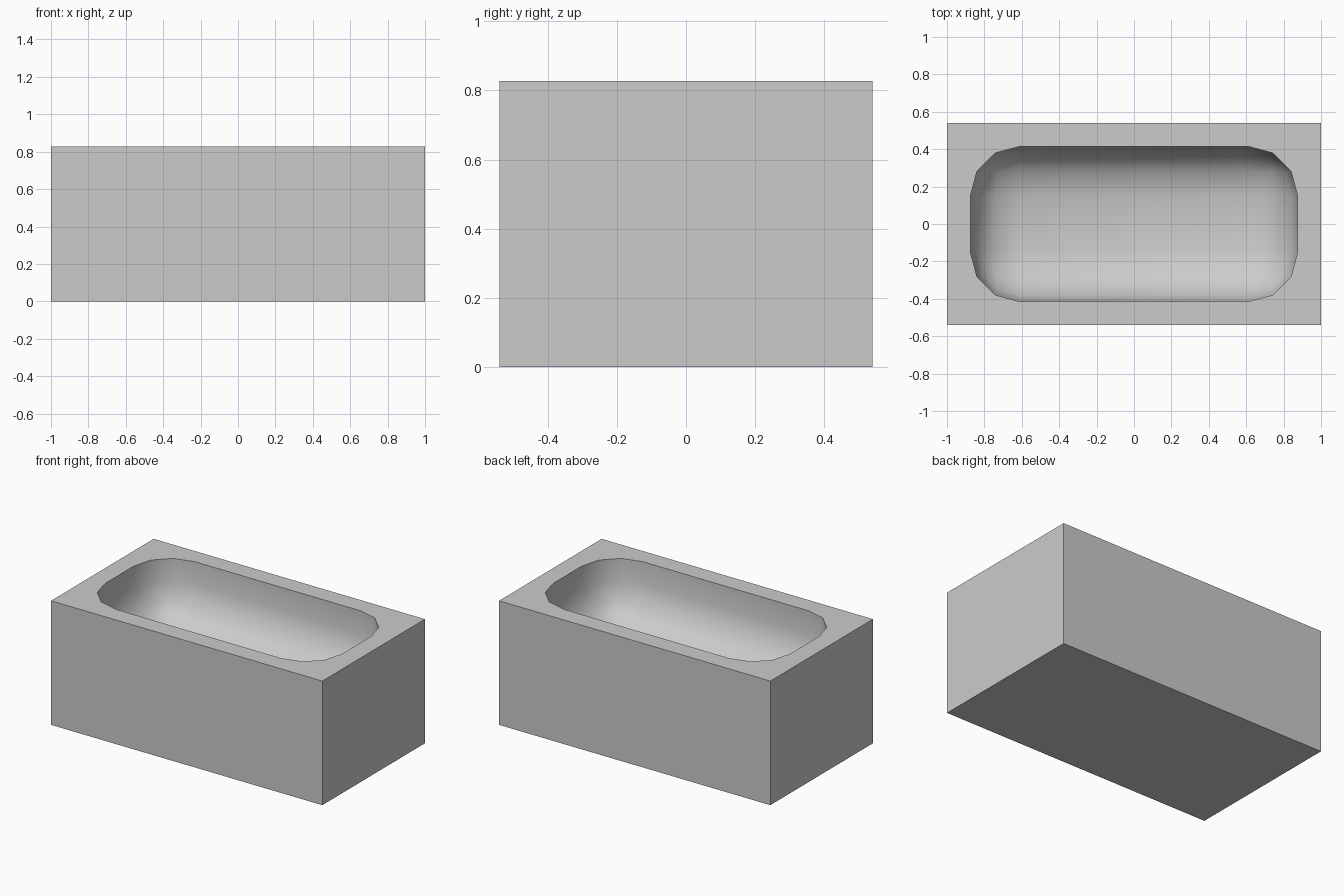
import bpy
import math

if "Cube" in bpy.data.objects:
    bpy.data.objects.remove(bpy.data.objects["Cube"])

L, W, H = 2.0, 1.08, 0.827      # outer block
BL, BW, DEPTH = 1.75, 0.83, 0.414  # basin opening and depth
R = 0.265                      # basin corner radius


def box(name, size, centre):
    bpy.ops.mesh.primitive_cube_add(size=1, location=centre)
    ob = bpy.context.object
    ob.name = name
    ob.scale = size
    bpy.ops.object.transform_apply(location=False, rotation=False, scale=True)
    return ob


# Rounded cutter, half of it sunk into the block's top
cutter = box("basin_cutter", (BL, BW, 2 * DEPTH), (0, 0, H))
cutter.hide_render = True
bevel = cutter.modifiers.new("rounding", 'BEVEL')
bevel.width = R
bevel.segments = 3
bevel.limit_method = 'NONE'
bpy.ops.object.modifier_apply(modifier=bevel.name)

# Solid tub block with the basin carved out
tub = box("tub_block", (L, W, H), (0, 0, H / 2))
cut = tub.modifiers.new("basin", 'BOOLEAN')
cut.operation = 'DIFFERENCE'
cut.solver = 'EXACT'
cut.object = cutter
bpy.ops.object.modifier_apply(modifier=cut.name)
bpy.data.objects.remove(cutter, do_unlink=True)

# Smooth basin, crisp rim and outer edges
bpy.ops.object.shade_smooth_by_angle(angle=math.radians(45))
